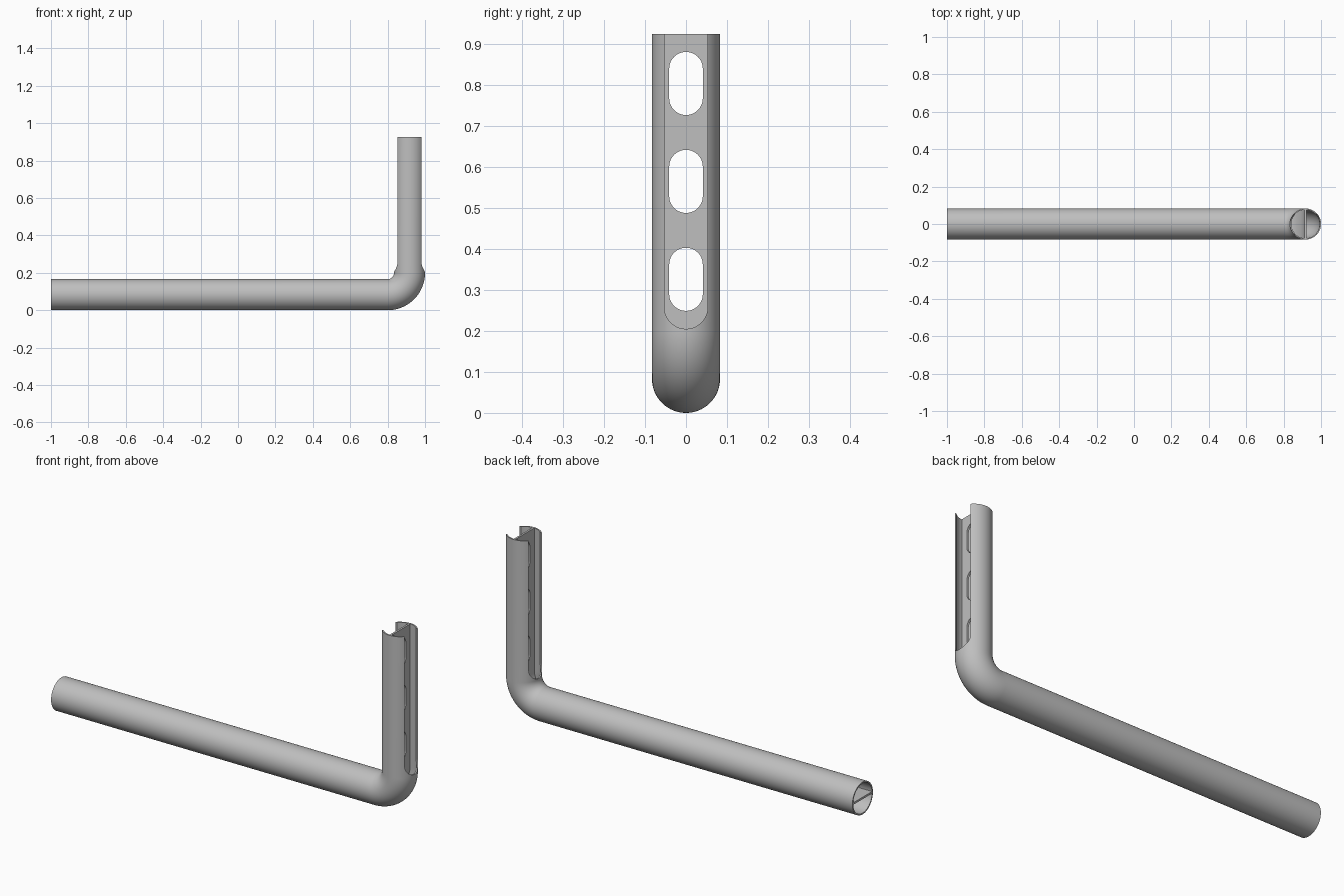
import bpy, bmesh, math
from mathutils import Vector

cube = bpy.data.objects.get("Cube")
if cube:
    bpy.data.objects.remove(cube, do_unlink=True)

R, WALL, WEB = 0.083, 0.007, 0.010      # tube radius, wall and web thickness
BEND_X, BEND_Z, BEND_R = 0.80, 0.20, 0.117
POST_X, TOP = BEND_X + BEND_R, 0.925
SIDES = 96

steel = bpy.data.materials.new("light_grey_steel")
steel.use_nodes = True
GREY = (0.52, 0.52, 0.52, 1)
steel.diffuse_color = GREY
steel.node_tree.nodes["Principled BSDF"].inputs["Base Color"].default_value = GREY

# Centreline: straight arm, quarter bend, upright post (position, bend angle)
path = [(Vector((-1, 0, R)), 0.0)]
for i in range(33):
    a = math.pi / 2 * i / 32
    path.append((Vector((BEND_X + BEND_R * math.sin(a), 0,
                         BEND_Z - BEND_R * math.cos(a))), a))
path.append((Vector((POST_X, 0, TOP)), math.pi / 2))


def make_object(name, bm):
    bmesh.ops.recalc_face_normals(bm, faces=bm.faces)
    mesh = bpy.data.meshes.new(name)
    bm.to_mesh(mesh)
    bm.free()
    obj = bpy.data.objects.new(name, mesh)
    bpy.context.collection.objects.link(obj)
    mesh.materials.append(steel)
    return obj


def sweep(name, loops):
    """Sweep one loop (solid) or an outer and inner loop (hollow) along the path."""
    bm = bmesh.new()
    ends = []
    for loop in loops:
        rings = []
        for pos, a in path:
            n = Vector((-math.sin(a), 0, math.cos(a)))
            rings.append([bm.verts.new(pos + Vector((0, u, 0)) + n * v) for u, v in loop])
        k = len(loop)
        for r0, r1 in zip(rings, rings[1:]):
            for i in range(k):
                j = (i + 1) % k
                bm.faces.new((r0[i], r0[j], r1[j], r1[i]))
        ends.append((rings[0], rings[-1]))
    for e in (0, 1):
        if len(loops) == 1:
            bm.faces.new(ends[0][e])
        else:
            o, n = ends[0][e], ends[1][e]
            for i in range(len(o)):
                j = (i + 1) % len(o)
                bm.faces.new((o[i], o[j], n[j], n[i]))
    return make_object(name, bm)


def slot_cutter(name, r, z0, z1):
    """Prism along x with a rounded slot outline of half width r."""
    pts = []
    for cz, start in ((z1 - r, 0), (z0 + r, math.pi)):
        for i in range(25):
            a = start + math.pi * i / 24
            pts.append((r * math.cos(a), cz + r * math.sin(a)))
    bm = bmesh.new()
    left, right = [[bm.verts.new((POST_X + s * 0.2, y, z)) for y, z in pts] for s in (-1, 1)]
    bm.faces.new(left)
    bm.faces.new(right)
    for i in range(len(pts)):
        j = (i + 1) % len(pts)
        bm.faces.new((left[i], left[j], right[j], right[i]))
    obj = make_object(name, bm)
    obj.hide_render = True
    return obj


def cut(obj, cutter):
    mod = obj.modifiers.new("cut", 'BOOLEAN')
    mod.operation = 'DIFFERENCE'
    mod.solver = 'EXACT'
    mod.object = cutter
    bpy.context.view_layer.objects.active = obj
    bpy.ops.object.modifier_apply(modifier=mod.name)
    bpy.data.objects.remove(cutter, do_unlink=True)


def circle(r):
    return [(r * math.cos(2 * math.pi * i / SIDES), r * math.sin(2 * math.pi * i / SIDES))
            for i in range(SIDES)]


# Bent hollow tube, open lengthwise on both sides of the post
tube = sweep("bent_tube", [circle(R), circle(R - WALL)])
cut(tube, slot_cutter("channel_cutter", 0.053, 0.205, TOP + 0.3))

# Flat dividing web inside the tube, with three slotted holes
w, t = R - WALL / 2, WEB / 2
web = sweep("dividing_web", [[(-w, -t), (w, -t), (w, t), (-w, t)]])
for i in range(3):
    z = 0.249 + 0.239 * i
    cut(web, slot_cutter("hole_cutter", 0.041, z, z + 0.154))

# Smooth shading with sharp rims
for obj in (tube, web):
    bpy.ops.object.select_all(action='DESELECT')
    obj.select_set(True)
    bpy.context.view_layer.objects.active = obj
    bpy.ops.object.shade_smooth_by_angle(angle=math.radians(30))
